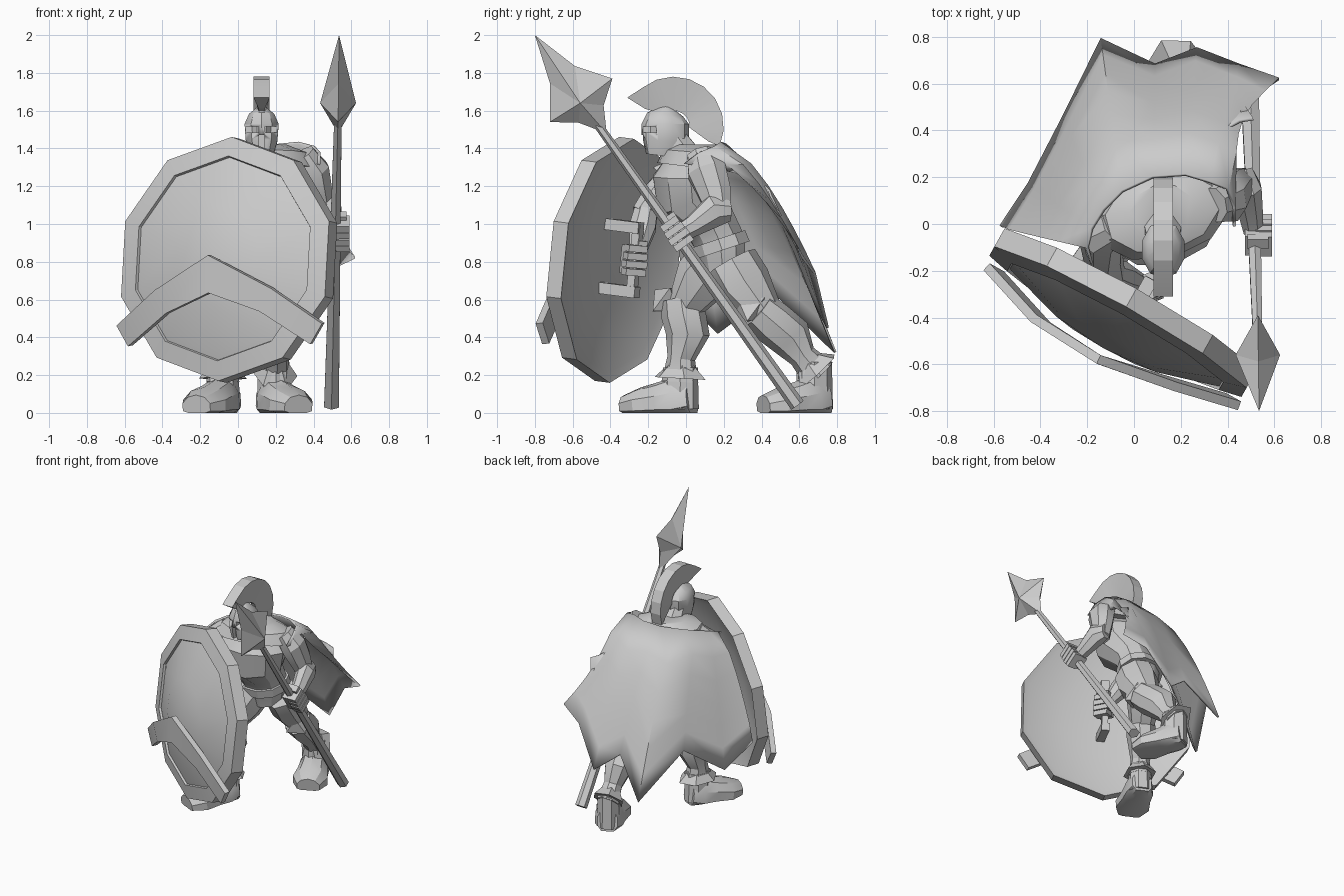
import bpy, bmesh, math
from mathutils import Vector, Matrix

default = bpy.data.objects.get("Cube")
if default:
    bpy.data.objects.remove(default, do_unlink=True)

stone = bpy.data.materials.new("plain grey")
stone.use_nodes = True
GREY = (0.6, 0.6, 0.6, 1)
stone.diffuse_color = GREY
stone.node_tree.nodes["Principled BSDF"].inputs["Base Color"].default_value = GREY

FRONT, UP, SIDE = Vector((0, -1, 0)), Vector((0, 0, 1)), Vector((1, 0, 0))


def finish(name, bm, smooth=30):
    """Turn a bmesh into a shaded object."""
    bmesh.ops.remove_doubles(bm, verts=bm.verts, dist=0.0005)
    bmesh.ops.recalc_face_normals(bm, faces=bm.faces)
    mesh = bpy.data.meshes.new(name)
    bm.to_mesh(mesh)
    bm.free()
    mesh.materials.append(stone)
    obj = bpy.data.objects.new(name, mesh)
    bpy.context.collection.objects.link(obj)
    bpy.ops.object.select_all(action="DESELECT")
    obj.select_set(True)
    bpy.context.view_layer.objects.active = obj
    bpy.ops.object.shade_smooth_by_angle(angle=math.radians(smooth))
    return obj


def skin(bm, rings, closed=True):
    """Bridge successive rings of points with quads."""
    rows = [[bm.verts.new(p) for p in ring] for ring in rings]
    count = len(rows[0])
    for low, high in zip(rows, rows[1:]):
        for i in range(count if closed else count - 1):
            j = (i + 1) % count
            bm.faces.new((low[i], low[j], high[j], high[i]))
    return rows


def loft(name, stations, sides=8, ref=FRONT, smooth=30):
    """Tube through stations of (x, y, z, half width, half depth)."""
    centres = [Vector(s[:3]) for s in stations]
    rings = []
    for i, station in enumerate(stations):
        along = centres[min(i + 1, len(centres) - 1)] - centres[max(i - 1, 0)]
        wide = along.cross(ref).normalized()
        deep = wide.cross(along).normalized()
        ring = []
        for k in range(sides):
            turn = math.tau * (k + 0.5) / sides
            grow = math.sqrt(2) if sides == 4 else 1
            p = centres[i] + grow * (wide * station[3] * math.cos(turn) + deep * station[4] * math.sin(turn))
            p.z = max(p.z, 0)
            ring.append(p)
        rings.append(ring)
    bm = bmesh.new()
    rows = skin(bm, rings)
    bm.faces.new(rows[0])
    bm.faces.new(rows[-1])
    return finish(name, bm, smooth)


def box(name, centre, size, axes=(SIDE, -FRONT, UP)):
    """Box with its edges along three given axes."""
    bm = bmesh.new()
    bmesh.ops.create_cube(bm, size=1)
    turn = Matrix([a.normalized() for a in axes]).transposed()
    for v in bm.verts:
        v.co = Vector(centre) + turn @ Vector([c * s for c, s in zip(v.co, size)])
    return finish(name, bm)


def fist(name, centre, grip, out):
    """Closed hand: a palm block with four curled fingers along the grip."""
    grip, out = grip.normalized(), out.normalized()
    across = grip.cross(out).normalized()
    out = across.cross(grip)
    axes = (across, out, grip)
    centre = Vector(centre)
    box(name + "_palm", centre - out * 0.025, (0.1, 0.06, 0.15), axes)
    for i in range(4):
        spot = centre + grip * (i - 1.5) * 0.042 + out * 0.025
        box(f"{name}_finger_{i}", spot, (0.12 - 0.008 * abs(i - 1), 0.07, 0.036), axes)
    box(name + "_thumb", centre + grip * 0.085 + across * 0.03, (0.05, 0.09, 0.04), axes)


# Round shield: a ten-sided profile turned about its facing direction
hub = Vector((-0.025, -0.34, 0.805))
face = Vector((-0.56, -1, 0.13)).normalized()
across = UP.cross(face).normalized()
rise = face.cross(across)
profile = [(0, 0.1), (0.5, 0.08), (0.93, 0.02), (1, 0), (1, 0.09), (0.84, 0.115),
           (0.83, 0.1), (0.79, 0.11), (0.4, 0.19), (0, 0.22)]
bm = bmesh.new()
skin(bm, [[hub + face * lift + (across * math.sin(k * math.tau / 10) + rise * math.cos(k * math.tau / 10))
           * r * 0.65 for k in range(10)] for r, lift in profile])
finish("shield", bm, 20)
loft("shield_chevron", [(-0.6, -0.2, 0.41, 0.065, 0.02), (-0.4, -0.42, 0.59, 0.07, 0.02),
                        (-0.15, -0.58, 0.735, 0.1, 0.02), (0.15, -0.68, 0.6, 0.07, 0.02),
                        (0.42, -0.76, 0.42, 0.065, 0.02)], 4, face * Vector((1, 1, 0)))

# Shield handle and the fist around it
grip_top, grip_low = Vector((0.06, -0.26, 0.98)), Vector((0.04, -0.28, 0.64))
for tag, end in (("upper", grip_top), ("lower", grip_low)):
    box("handle_arm_" + tag, end + face * 0.09, (0.06, 0.23, 0.06), (across, face, rise))
box("handle_bar", (grip_top + grip_low) / 2, (0.045, 0.045, 0.38), (across, face, rise))
fist("right_hand", (0.05, -0.28, 0.81), rise, SIDE - FRONT * 0.4)

# Spear shaft and four-pointed head
loft("spear_shaft", [(0.495, 0.59, 0.04, 0.045, 0.04), (0.53, -0.52, 1.6, 0.022, 0.022)], 6)
core = Vector((0.53, -0.56, 1.64))
arms = [Vector(a) for a in ((0.005, -0.24, 0.36), (0, 0.17, 0.13), (0, 0.14, -0.16), (0, -0.16, -0.1))]
bm = bmesh.new()
rim = []
for a, b in zip(arms, arms[1:] + arms[:1]):
    rim += [bm.verts.new(core + a), bm.verts.new(core + (a + b) * 0.4)]
for sign in (-1, 1):
    peak = bm.verts.new(core + SIDE * 0.095 * sign)
    for i, v in enumerate(rim):
        bm.faces.new((peak, v, rim[i - 1]))
finish("spear_head", bm, 5)
fist("left_hand", (0.53, -0.05, 0.95), Vector((0, -0.58, 0.81)), SIDE)

# Torso, belt, shoulder mantle, neck
TWIST = Vector((0.26, -0.97, 0))
loft("torso", [(0.1, 0.2, 0.74, 0.13, 0.12), (0.1, 0.18, 0.9, 0.17, 0.14), (0.1, 0.13, 1, 0.17, 0.14),
               (0.11, 0.03, 1.13, 0.24, 0.2), (0.12, 0.02, 1.25, 0.26, 0.2),
               (0.12, 0.03, 1.37, 0.13, 0.12)], 10, TWIST)
loft("belt", [(0.1, 0.19, 0.86, 0.19, 0.16), (0.1, 0.17, 0.92, 0.185, 0.155)], 10, TWIST)
loft("mantle", [(0.12, 0.04, 1.3, 0.3, 0.19), (0.12, 0.05, 1.38, 0.25, 0.17),
                (0.12, 0.05, 1.42, 0.14, 0.12)], 10, TWIST)
loft("neck", [(0.12, 0.03, 1.3, 0.1, 0.1), (0.125, -0.08, 1.46, 0.075, 0.08)])

# Head, helmet with a visor opening, and crest
loft("face", [(0.125, -0.12, 1.38, 0.05, 0.07), (0.125, -0.11, 1.56, 0.07, 0.085)])
helmet = loft("helmet", [(0.125, -0.12, 1.36, 0.065, 0.1), (0.125, -0.11, 1.44, 0.088, 0.125),
                         (0.125, -0.11, 1.53, 0.095, 0.125), (0.125, -0.11, 1.58, 0.07, 0.095),
                         (0.125, -0.1, 1.62, 0.02, 0.03)], 10)
cutters = [box("mouth_cutter", (0.125, -0.22, 1.4), (0.03, 0.12, 0.14))]
for sign in (-1, 1):
    cutters.append(box("eye_cutter", (0.125 + sign * 0.05, -0.215, 1.5), (0.065, 0.12, 0.03)))
for cutter in cutters:
    cutter.hide_render = True
    cut = helmet.modifiers.new("opening", "BOOLEAN")
    cut.operation, cut.object, cut.solver = "DIFFERENCE", cutter, "EXACT"
    bpy.context.view_layer.objects.active = helmet
    bpy.ops.object.modifier_apply(modifier=cut.name)
    bpy.data.objects.remove(cutter, do_unlink=True)

bm = bmesh.new()
rings = []
for i in range(10):
    turn = math.radians(148 - 19 * i)
    way = Vector((0, math.cos(turn), math.sin(turn)))
    inner, outer = (0.18, 0.29) if i == 0 else (0.2, 0.265) if i == 9 else (0.085, 0.265)
    centre = Vector((0.125, -0.065, 1.515))
    rings.append([centre + way * r + SIDE * w for r, w in
                  ((inner, -0.016), (outer, -0.042), (outer, 0.042), (inner, 0.016))])
ends = skin(bm, rings)
bm.faces.new(ends[0])
bm.faces.new(ends[-1])
finish("crest", bm, 15)

# Arms
loft("left_upper_arm", [(0.34, 0.08, 1.37, 0.07, 0.08), (0.4, 0.11, 1.28, 0.09, 0.11),
                        (0.43, 0.15, 1.17, 0.075, 0.095), (0.46, 0.18, 1.04, 0.06, 0.065)])
loft("left_forearm", [(0.46, 0.23, 1.07, 0.05, 0.06), (0.48, 0.15, 1.07, 0.07, 0.09),
                      (0.5, 0.04, 0.99, 0.055, 0.06), (0.51, -0.03, 0.95, 0.045, 0.05)], ref=UP)
loft("right_upper_arm", [(-0.08, 0, 1.34, 0.07, 0.08), (-0.15, -0.05, 1.25, 0.1, 0.1),
                         (-0.13, -0.15, 1.15, 0.085, 0.085), (-0.1, -0.23, 1.05, 0.065, 0.065)])
loft("right_forearm", [(-0.11, -0.21, 1.08, 0.065, 0.065), (-0.06, -0.23, 0.98, 0.075, 0.075),
                       (0.03, -0.26, 0.84, 0.045, 0.045)])


def leg(side, hip, knee, ankle, toe):
    """Thigh, greave with flared cuffs, knee spike and boot."""
    hip, knee, ankle, toe = map(Vector, (hip, knee, ankle, toe))
    ahead = (toe - ankle) * Vector((1, 1, 0))
    ahead.normalize()

    def mix(a, b, t, wide, deep, push=0.0):
        return (*(a.lerp(b, t) + ahead * push), wide, deep)

    loft(side + "_thigh", [mix(hip, knee, 0, 0.12, 0.15), mix(hip, knee, 0.4, 0.125, 0.155, 0.01),
                           mix(hip, knee, 1, 0.085, 0.095)], ref=ahead)
    loft(side + "_greave", [mix(knee, ankle, -0.12, 0.1, 0.11, 0.02), mix(knee, ankle, 0.12, 0.11, 0.12),
                            mix(knee, ankle, 0.4, 0.1, 0.12, -0.03), mix(knee, ankle, 0.75, 0.07, 0.075),
                            mix(knee, ankle, 1.1, 0.085, 0.1)], ref=ahead)
    loft(side + "_ankle_cuff", [mix(knee, ankle, 0.85, 0.07, 0.075), mix(knee, ankle, 1.05, 0.12, 0.15)],
         6, ahead)
    loft(side + "_knee_spike", [mix(knee, knee, 0, 0.03, 0.03, 0.06), mix(knee, knee + UP * 0.04, 1, 0.07, 0.08, 0.1),
                                mix(knee, knee + UP * 0.09, 1, 0.003, 0.003, 0.17)], 4, UP)
    heel = ankle - ahead * 0.07
    heel.z, toe.z = 0.07, 0.03
    loft(side + "_boot", [mix(heel, toe, 0, 0.075, 0.11), mix(heel, toe, 0.2, 0.105, 0.14),
                          mix(heel, toe, 0.45, 0.11, 0.115), mix(heel, toe, 0.75, 0.13, 0.095),
                          mix(heel, toe, 1, 0.085, 0.065)], 10, UP)
    loft(side + "_boot_top", [(*ankle.xy, 0.02, 0.09, 0.1), mix(ankle, ankle + UP * 0.04, 1, 0.08, 0.095)],
         8, ahead)


leg("right", (0.03, 0.17, 0.82), (-0.08, -0.01, 0.56), (-0.08, -0.03, 0.2), (-0.22, -0.32, 0))
leg("left", (0.2, 0.24, 0.8), (0.23, 0.43, 0.51), (0.19, 0.68, 0.23), (0.32, 0.41, 0))

# Tattered cape: columns falling from the collar to a ragged hem
collar = [(0.43, -0.01, 1.32), (0.43, 0.07, 1.38), (0.4, 0.15, 1.41), (0.32, 0.18, 1.43),
          (0.22, 0.21, 1.42), (0.08, 0.2, 1.41), (-0.05, 0.14, 1.4), (-0.13, 0.06, 1.38),
          (-0.18, -0.02, 1.36), (-0.2, -0.1, 1.33), (-0.18, -0.17, 1.3)]
hem = [(0.51, 0.45, 1.15), (0.46, 0.52, 1), (0.62, 0.62, 0.82), (0.45, 0.68, 0.74),
       (0.27, 0.75, 0.45), (0.09, 0.68, 0.59), (-0.14, 0.79, 0.32), (-0.3, 0.46, 0.64),
       (-0.45, 0.17, 0.42), (-0.57, -0.01, 0.6), (-0.4, 0.03, 0.8)]
edge_bow = {0: Vector((-0.1, 0.08, 0)), 1: Vector((-0.07, 0, 0)), 2: Vector((-0.08, 0, 0)),
            len(hem) - 1: Vector((0.05, 0.07, 0))}
bm = bmesh.new()
rows = []
for step in range(7):
    t = step / 6
    row = []
    for k, (top, low) in enumerate(zip(collar, hem)):
        top, low = Vector(top), Vector(low)
        p = top.lerp(low, t ** 0.63)
        p += edge_bow.get(k, Vector()) * math.sin(math.pi * t)
        p.z = top.z + (low.z - top.z) * t
        row.append(p)
    rows.append(row)
skin(bm, rows, closed=False)
cape = finish("cape", bm, 40)
cloth = cape.modifiers.new("thickness", "SOLIDIFY")
cloth.thickness = 0.014
cloth.offset = 0
